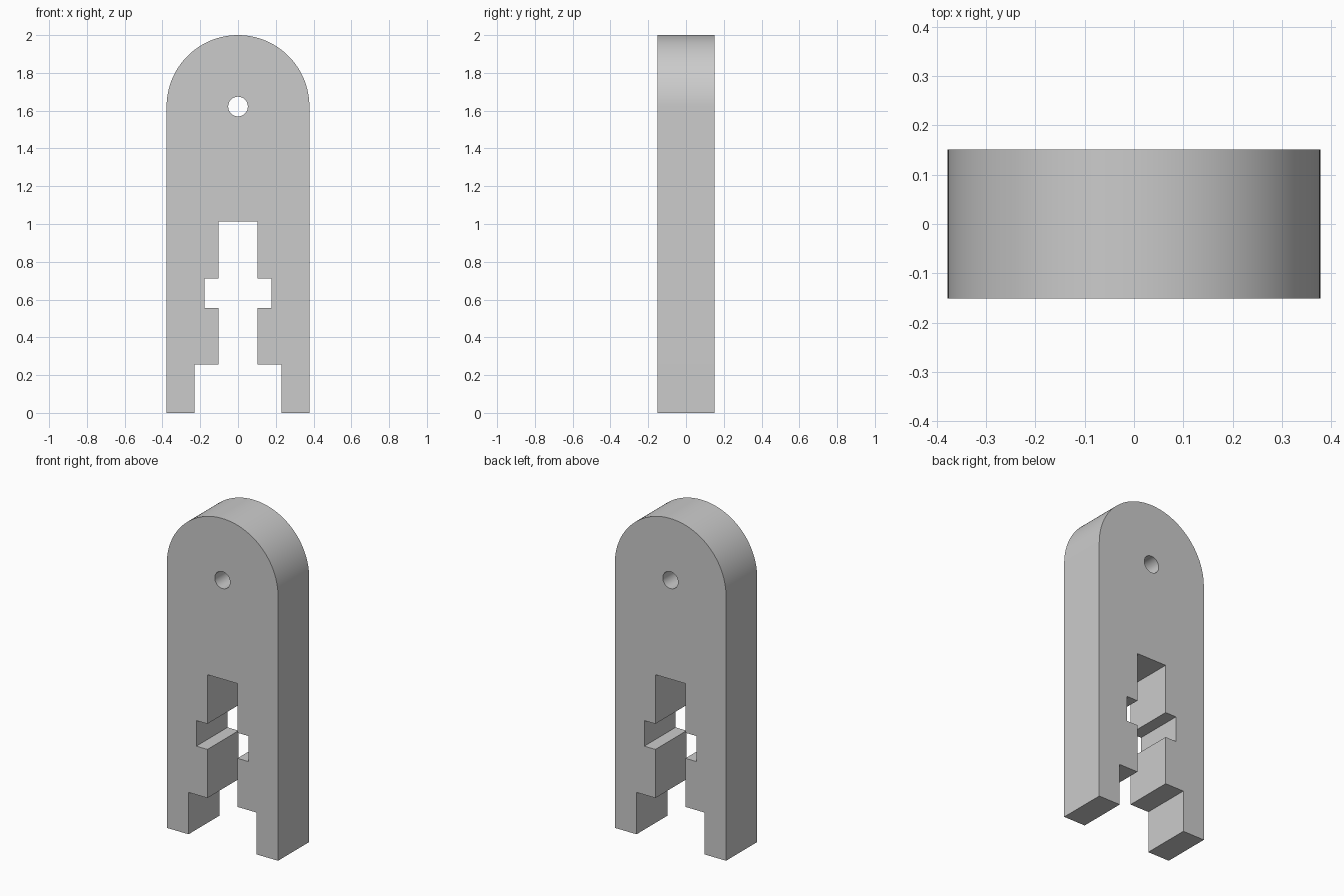
import bpy, bmesh, math
from mathutils import Vector

cube = bpy.data.objects.get("Cube")
if cube:
    bpy.data.objects.remove(cube, do_unlink=True)

HALF_W, HALF_D, HEIGHT = 0.378, 0.151, 2.0
PIVOT_Z = HEIGHT - HALF_W
HOLE_R = 0.052

# One plain grey
grey = bpy.data.materials.new("plain grey")
grey.use_nodes = True
colour = (0.6, 0.6, 0.6, 1)
grey.diffuse_color = colour
grey.node_tree.nodes["Principled BSDF"].inputs["Base Color"].default_value = colour


def arc(radius, sweep, steps):
    """Points round the pivot, counter-clockwise from +x."""
    return [(radius * math.cos(sweep * i / steps),
             PIVOT_Z + radius * math.sin(sweep * i / steps))
            for i in range(steps + 1)]


def add_loop(bm, points):
    verts = [bm.verts.new((x, -HALF_D, z)) for x, z in points]
    return [bm.edges.new((a, b)) for a, b in zip(verts, verts[1:] + verts[:1])]


# Stepped slot, right-hand half from top to foot, then mirrored
slot = [(0.102, 1.014), (0.102, 0.712), (0.177, 0.712), (0.177, 0.555),
        (0.102, 0.555), (0.102, 0.257), (0.23, 0.257), (0.23, 0)]
slot_left = [(-x, z) for x, z in reversed(slot)]

# Outline: rounded head, two legs and the slot between them
outline = arc(HALF_W, math.pi, 64) + [(-HALF_W, 0)] + slot_left + slot + [(HALF_W, 0)]
hole = arc(HOLE_R, math.tau, 48)[:-1]

# Fill the profile around the hole and extrude it through the thickness
bm = bmesh.new()
edges = add_loop(bm, outline) + add_loop(bm, hole)
bmesh.ops.triangle_fill(bm, edges=edges, use_beauty=True, normal=Vector((0, -1, 0)))
result = bmesh.ops.extrude_face_region(bm, geom=bm.faces[:], use_keep_orig=True)
moved = [g for g in result["geom"] if isinstance(g, bmesh.types.BMVert)]
bmesh.ops.translate(bm, verts=moved, vec=(0, 2 * HALF_D, 0))
bmesh.ops.recalc_face_normals(bm, faces=bm.faces[:])

mesh = bpy.data.meshes.new("slotted_bracket")
bm.to_mesh(mesh)
bm.free()
mesh.materials.append(grey)
bracket = bpy.data.objects.new("slotted_bracket", mesh)
bpy.context.collection.objects.link(bracket)

# Smooth the round head and hole, keep the corners sharp
bpy.ops.object.select_all(action="DESELECT")
bracket.select_set(True)
bpy.context.view_layer.objects.active = bracket
bpy.ops.object.shade_smooth_by_angle(angle=math.radians(30))
